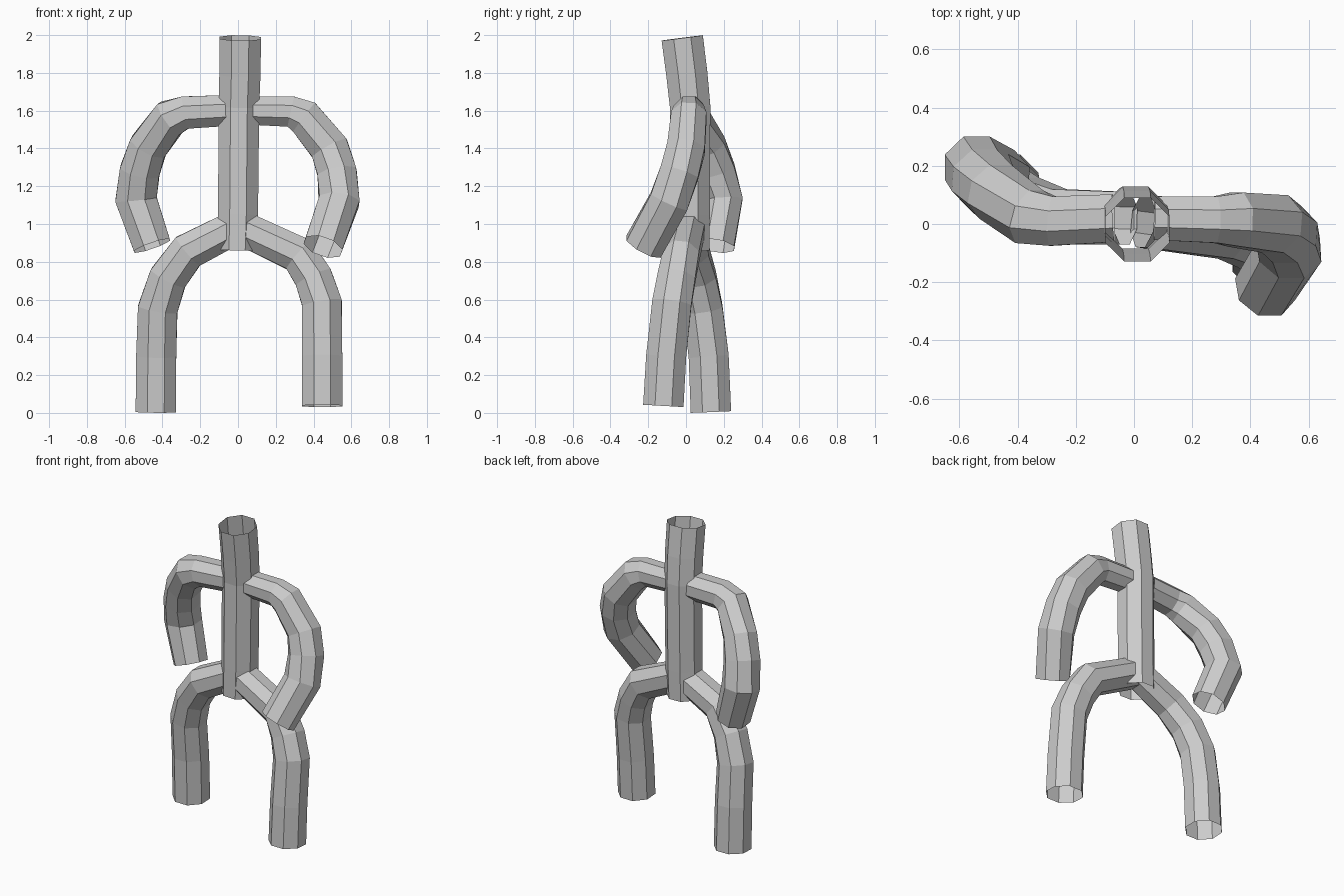
import bpy, bmesh, math
from mathutils import Vector

SIDES = 8


def tube(name, path):
    """Open-ended, flat-shaded octagonal tube along (x, y, z, half_width) points."""
    pts = [Vector(p[:3]) for p in path]
    bm = bmesh.new()
    rings = []
    for i, p in enumerate(pts):
        a = (p - pts[i - 1]).normalized() if i > 0 else None
        b = (pts[i + 1] - p).normalized() if i < len(pts) - 1 else None
        t = ((a or b) + (b or a)).normalized()
        u = Vector((0, 1, 0))
        u = (u - t * u.dot(t)).normalized()
        v = t.cross(u)
        r = path[i][3] / math.cos(math.pi / SIDES)
        # widen the mitred rings a little so bends keep their thickness
        m = 1 / t.dot(a) if a and b else 1
        ring = []
        for k in range(SIDES):
            ang = 2 * math.pi * (k + 0.5) / SIDES
            ring.append(bm.verts.new(p + u * (r * math.cos(ang)) + v * (r * m * math.sin(ang))))
        rings.append(ring)
    for r0, r1 in zip(rings, rings[1:]):
        for k in range(SIDES):
            n = (k + 1) % SIDES
            bm.faces.new((r0[k], r0[n], r1[n], r1[k]))
    bmesh.ops.recalc_face_normals(bm, faces=bm.faces[:])
    mesh = bpy.data.meshes.new(name)
    bm.to_mesh(mesh)
    bm.free()
    obj = bpy.data.objects.new(name, mesh)
    bpy.context.collection.objects.link(obj)
    return obj


# torso and neck
tube("torso", [(-0.005, 0.02, 0.86, 0.104), (0, 0.02, 1.05, 0.106),
               (0.005, 0.022, 1.62, 0.107), (0.01, 0.005, 1.79, 0.109),
               (0.012, -0.02, 1.985, 0.11)])

# arms
tube("left_arm", [(-0.07, 0.02, 1.60, 0.082), (-0.28, 0.01, 1.59, 0.085),
                  (-0.36, 0.025, 1.56, 0.095), (-0.475, 0.11, 1.41, 0.1),
                  (-0.52, 0.155, 1.28, 0.105), (-0.54, 0.195, 1.13, 0.105),
                  (-0.455, 0.155, 0.885, 0.1)])
tube("right_arm", [(0.07, 0.02, 1.60, 0.075), (0.28, 0.015, 1.595, 0.08),
                   (0.35, 0.015, 1.565, 0.093), (0.485, 0.0, 1.40, 0.1),
                   (0.525, -0.035, 1.27, 0.103), (0.535, -0.09, 1.12, 0.105),
                   (0.45, -0.225, 0.88, 0.102)])

# legs
tube("left_leg", [(-0.03, 0.02, 0.975, 0.09), (-0.265, 0.025, 0.855, 0.095),
                  (-0.37, 0.06, 0.715, 0.1), (-0.425, 0.09, 0.55, 0.104),
                  (-0.433, 0.12, 0.30, 0.106), (-0.435, 0.132, 0.005, 0.107)])
tube("right_leg", [(0.03, 0.01, 0.975, 0.09), (0.325, -0.025, 0.835, 0.095),
                   (0.40, -0.05, 0.715, 0.1), (0.445, -0.075, 0.58, 0.104),
                   (0.446, -0.105, 0.30, 0.106), (0.446, -0.12, 0.037, 0.107)])
